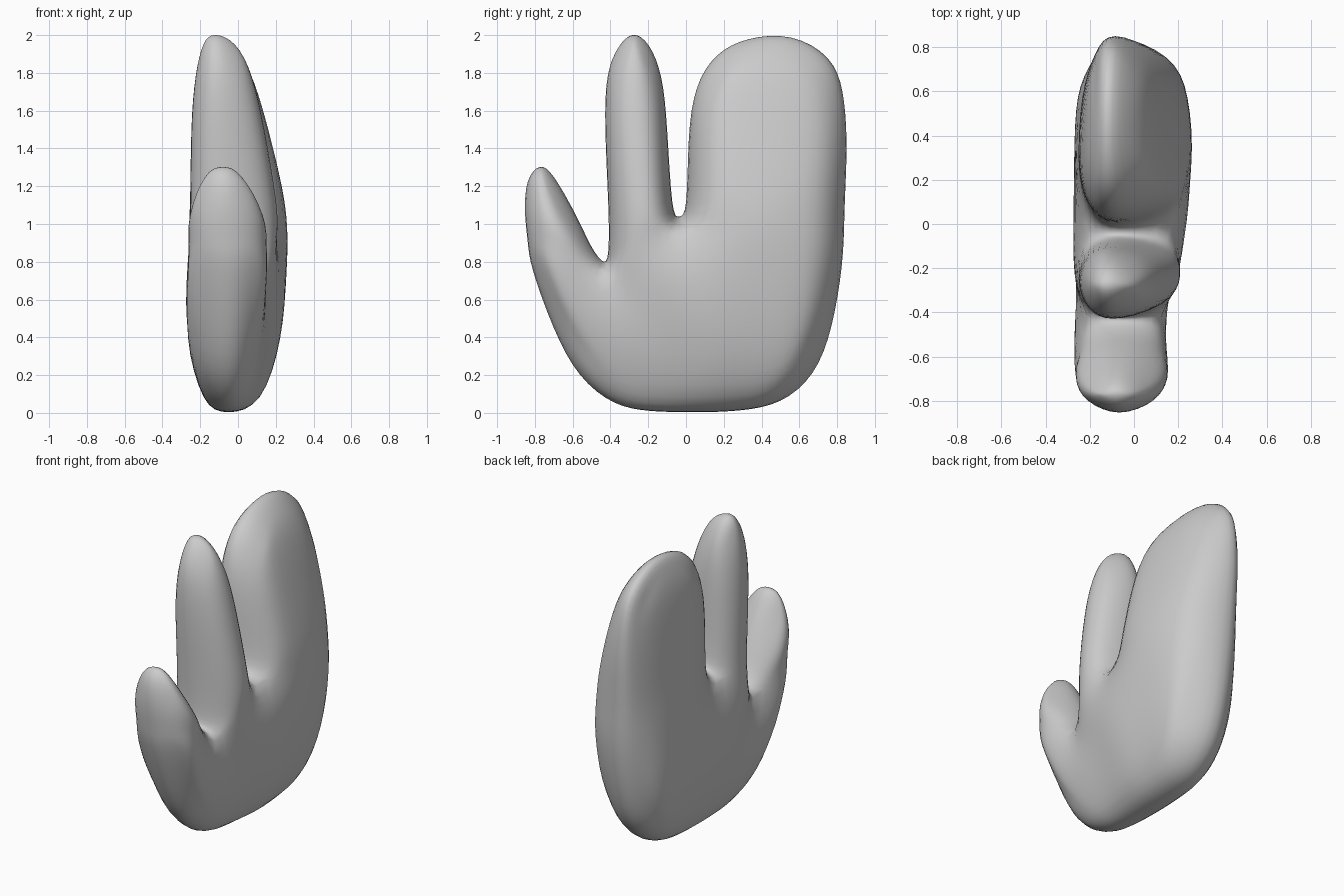
import bpy, bmesh
from mathutils import Vector

if "Cube" in bpy.data.objects:
    bpy.data.objects.remove(bpy.data.objects["Cube"])

# Side-view (y, z) patches: rows from bottom to top; equal points are shared
palm = [
    [(-.56, .2), (-.38, .055), (-.2, .012), (-.05, .005), (.12, .005), (.3, .015), (.5, .065), (.67, .21)],
    [(-.7, .45), (-.51, .4), (-.32, .4), (-.12, .4), (.1, .4), (.32, .4), (.56, .42), (.77, .46)],
    [(-.81, .75), (-.64, .7), (-.435, .8), (-.24, .73), (0, .72), (.27, .75), (.57, .76), (.825, .78)]]
thumb = [palm[2][:3],
         [(-.838, .91), (-.67, .88), (-.5, .88)],
         [(-.852, 1.07), (-.715, 1.05), (-.58, 1.04)],
         [(-.838, 1.23), (-.775, 1.3), (-.695, 1.245)]]
finger = [palm[2][2:5],
          [(-.41, .88), (-.23, .95), (-.035, 1.04)],
          [(-.412, 1.12), (-.24, 1.14), (-.073, 1.12)],
          [(-.427, 1.5), (-.26, 1.5), (-.1, 1.5)],
          [(-.414, 1.78), (-.27, 1.78), (-.133, 1.78)],
          [(-.36, 1.935), (-.28, 2.0), (-.195, 1.945)]]
mitten = [palm[2][4:],
          [(-.035, 1.04), (.27, .98), (.57, 1.0), (.838, 1.02)],
          [(0, 1.12), (.27, 1.17), (.57, 1.2), (.845, 1.22)],
          [(.015, 1.45), (.28, 1.45), (.58, 1.45), (.85, 1.45)],
          [(.058, 1.72), (.29, 1.74), (.58, 1.74), (.828, 1.7)],
          [(.16, 1.89), (.33, 1.978), (.56, 1.986), (.75, 1.88)]]


def lerp_table(table, t):
    for (a, u), (b, v) in zip(table, table[1:]):
        if t <= b:
            return u + (v - u) * max(0, t - a) / (b - a)
    return table[-1][1]


# Thickness: flat palm side (-x), tapering back (+x), and middle seam
def x_flat(y, z):
    x = lerp_table([(0, -.22), (.4, -.262), (.7, -.268), (1.1, -.252), (1.6, -.245), (2, -.2)], z)
    if y < -.45:
        x += max(0, z - 1.1) * .3
    return x + .13 * max(0, y - .45)


def x_back(y, z):
    x = lerp_table([(0, .16), (.4, .22), (.8, .262), (1, .255), (1.2, .23), (1.45, .172), (1.75, .085), (2, 0)], z)
    side = min(1, max(0, (.1 - y) / .4))
    drop = .07 * min(1, max(0, 1.8 - z)) * side
    if y < -.45:
        drop = .1 + max(0, z - .75) * .06 + max(0, z - 1.15) * .4
    return x - drop - .15 * max(0, y - .45)


def x_mid(z):
    return -.05 - .07 * min(1, max(0, (z - .8) / 1.2))


# Collect the flat quads and find the outline
quads = []
for patch in (palm, thumb, finger, mitten):
    for lo, hi in zip(patch, patch[1:]):
        quads += [(lo[i], lo[i + 1], hi[i + 1], hi[i]) for i in range(len(lo) - 1)]
edges = {(q[i], q[(i + 1) % 4]) for q in quads for i in range(4)}
after = {a: b for a, b in edges if (b, a) not in edges}
before = {b: a for a, b in after.items()}

# Two sheets joined around the outline by a rounded rim
bm = bmesh.new()
flat, back, rim = {}, {}, {}
for p in dict.fromkeys(p for q in quads for p in q):
    y, z = p
    k = 1
    if p in after:
        rim[p] = bm.verts.new((x_mid(z), y, z))
        here, nxt, prv = Vector(p), Vector(after[p]), Vector(before[p])
        t = ((nxt - here).normalized() + (here - prv).normalized()).normalized()
        d = .08
        if y < -.05 and z > .85:
            d = .05
        elif y < -.5:
            d = .06 if z > .6 else .07
        y, z, k = y - t.y * d, z + t.x * d, .74
    m = x_mid(z)
    flat[p] = bm.verts.new((m + k * (x_flat(y, z) - m), y, z))
    back[p] = bm.verts.new((m + k * (x_back(y, z) - m), y, z))
for q in quads:
    bm.faces.new([back[p] for p in q])
    bm.faces.new([flat[p] for p in reversed(q)])
for a, b in after.items():
    bm.faces.new((back[b], back[a], rim[a], rim[b]))
    bm.faces.new((rim[b], rim[a], flat[a], flat[b]))
bmesh.ops.recalc_face_normals(bm, faces=bm.faces)
mesh = bpy.data.meshes.new("hand")
bm.to_mesh(mesh)
bm.free()
hand = bpy.data.objects.new("hand", mesh)
bpy.context.collection.objects.link(hand)
sub = hand.modifiers.new("smooth", 'SUBSURF')
sub.levels = sub.render_levels = 2

# Push the cage outward until the smoothed surface meets the intended points
target = [v.co.copy() for v in mesh.vertices]
for _ in range(10):
    mesh.update()
    hand.update_tag()
    mesh.update_tag()
    dg = bpy.context.evaluated_depsgraph_get()
    dg.update()
    smooth = hand.evaluated_get(dg).to_mesh()
    now = [smooth.vertices[i].co.copy() for i in range(len(target))]
    for v, goal, p in zip(mesh.vertices, target, now):
        v.co += (goal - p) * .8
mesh.update()
for f in mesh.polygons:
    f.use_smooth = True
